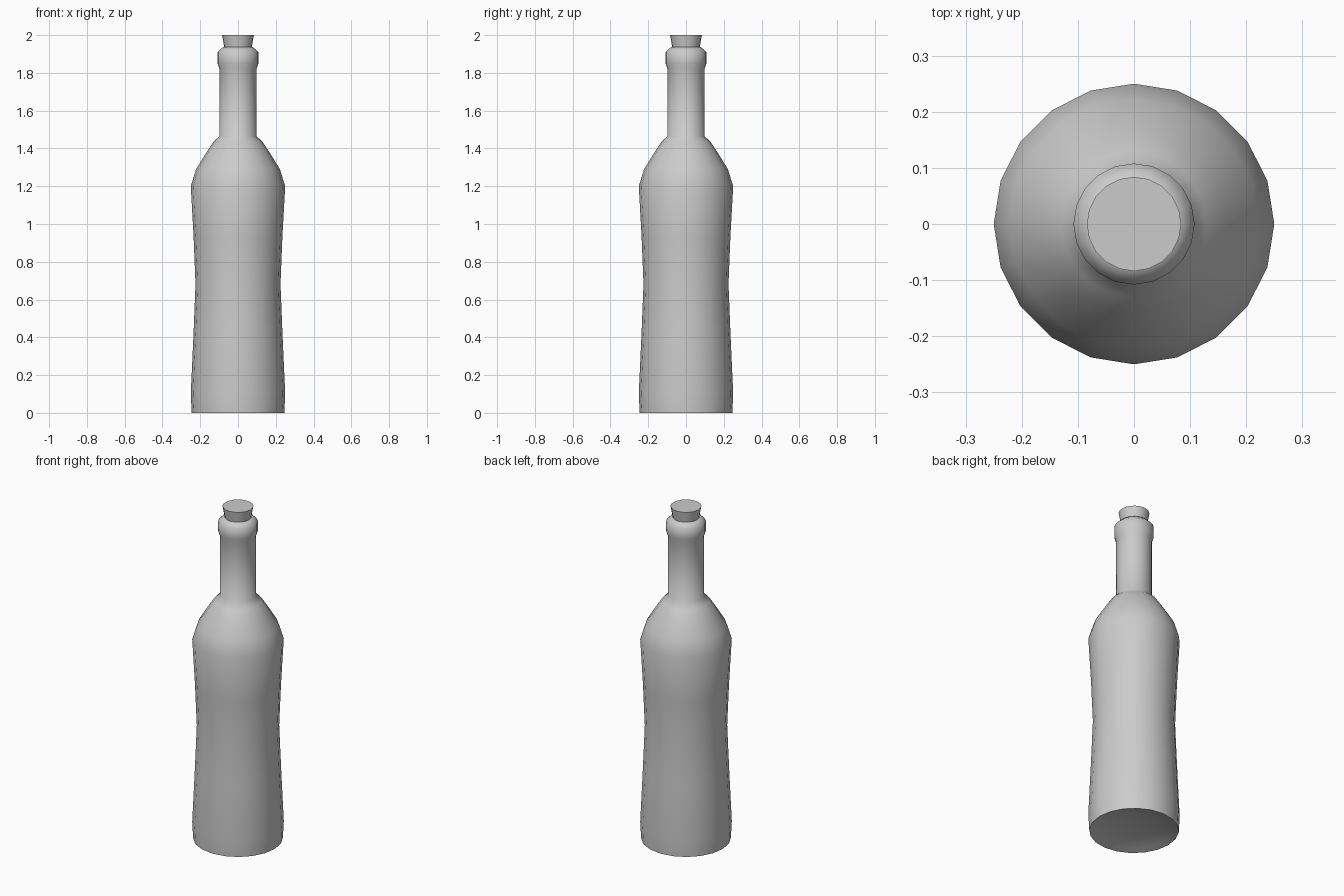
import bpy, bmesh, math

SIDES = 20

cube = bpy.data.objects.get("Cube")
if cube:
    bpy.data.objects.remove(cube, do_unlink=True)


def make_material(name, color):
    mat = bpy.data.materials.new(name)
    mat.use_nodes = True
    mat.diffuse_color = color
    mat.node_tree.nodes["Principled BSDF"].inputs["Base Color"].default_value = color
    return mat


def lathe(name, profile, mat, angle):
    """Revolve (radius, height) points, listed bottom to top, and cap both ends."""
    bm = bmesh.new()
    rings = []
    for r, z in profile:
        rings.append([bm.verts.new((r * math.cos(a), r * math.sin(a), z))
                      for a in (math.tau * i / SIDES for i in range(SIDES))])
    for low, high in zip(rings, rings[1:]):
        for i in range(SIDES):
            j = (i + 1) % SIDES
            bm.faces.new((low[i], low[j], high[j], high[i]))
    bm.faces.new(rings[0][::-1])
    bm.faces.new(rings[-1])
    mesh = bpy.data.meshes.new(name)
    bm.to_mesh(mesh)
    bm.free()
    mesh.materials.append(mat)
    obj = bpy.data.objects.new(name, mesh)
    bpy.context.collection.objects.link(obj)
    bpy.ops.object.select_all(action="DESELECT")
    obj.select_set(True)
    bpy.context.view_layer.objects.active = obj
    bpy.ops.object.shade_smooth_by_angle(angle=math.radians(angle))
    return obj


grey = make_material("plain_grey", (0.6, 0.6, 0.6, 1))

# Bottle: recessed base, waisted body, shoulder, neck and lip
lathe("bottle", [
    (0.14, 0.03), (0.21, 0.01), (0.245, 0.0),
    (0.25, 0.1), (0.235, 0.43), (0.225, 0.68), (0.235, 0.93), (0.25, 1.2),
    (0.222, 1.29), (0.16, 1.39), (0.13, 1.435), (0.098, 1.465),
    (0.098, 1.82), (0.108, 1.85), (0.108, 1.91), (0.08, 1.936),
], grey, 50)

# Tapered stopper
lathe("cork", [(0.07, 1.92), (0.084, 2.0)], grey, 35)
